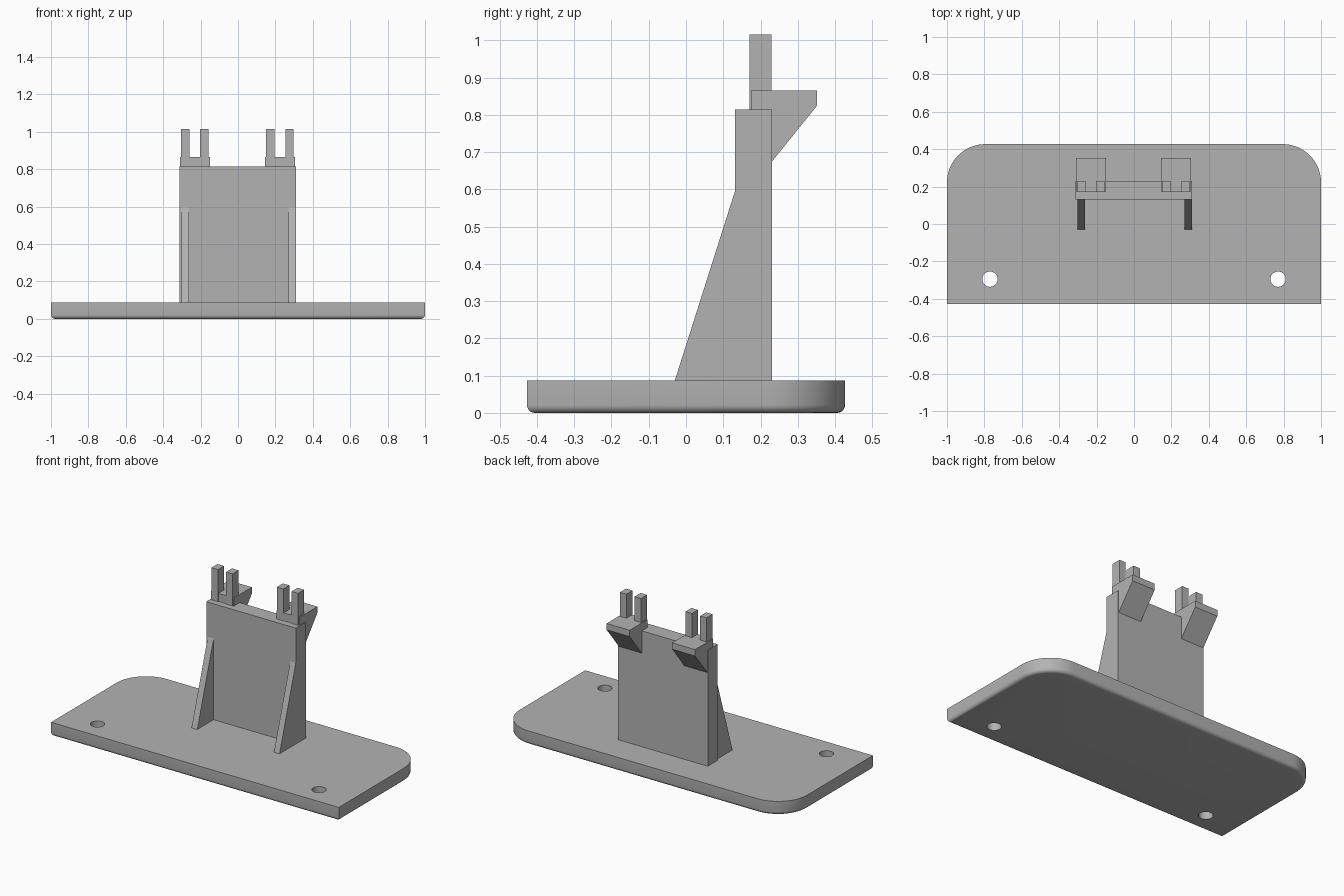
import bpy, bmesh, math
from mathutils import Vector

if "Cube" in bpy.data.objects:
    bpy.data.objects.remove(bpy.data.objects["Cube"])

grey = bpy.data.materials.new("plain grey")
grey.diffuse_color = (0.45, 0.45, 0.45, 1)
grey.use_nodes = True
grey.node_tree.nodes["Principled BSDF"].inputs["Base Color"].default_value = grey.diffuse_color


def make_object(name, bm):
    bmesh.ops.recalc_face_normals(bm, faces=bm.faces)
    mesh = bpy.data.meshes.new(name)
    bm.to_mesh(mesh)
    bm.free()
    mesh.materials.append(grey)
    obj = bpy.data.objects.new(name, mesh)
    bpy.context.collection.objects.link(obj)
    return obj


def extrude(points, offset):
    bm = bmesh.new()
    face = bm.faces.new([bm.verts.new(p) for p in points])
    ext = bmesh.ops.extrude_face_region(bm, geom=[face])
    verts = [g for g in ext["geom"] if isinstance(g, bmesh.types.BMVert)]
    bmesh.ops.translate(bm, verts=verts, vec=Vector(offset))
    return bm


def side_profile(name, profile, x0, x1):
    return make_object(name, extrude([(x0, y, z) for y, z in profile], (x1 - x0, 0, 0)))


def box(name, x0, x1, y0, y1, z0, z1):
    return side_profile(name, [(y0, z0), (y1, z0), (y1, z1), (y0, z1)], x0, x1)


# Base slab: rounded back corners and softened bottom edge
HX, HY, TOP, R = 1.0, 0.427, 0.087, 0.205
outline = [(-HX, -HY, 0), (HX, -HY, 0)]
for start, cx in ((0, HX - R), (90, -HX + R)):
    for i in range(17):
        a = math.radians(start + 90 * i / 16)
        outline.append((cx + R * math.cos(a), HY - R + R * math.sin(a), 0))
bm = extrude(outline, (0, 0, TOP))
bottom = [e for e in bm.edges if all(v.co.z < 1e-5 for v in e.verts)]
bmesh.ops.bevel(bm, geom=bottom, offset=0.022, segments=5, profile=0.5, affect='EDGES')
base = make_object("base", bm)

# Screw holes
for x in (-0.77, 0.77):
    ring = [(x + 0.041 * math.cos(t * math.tau / 32),
             -0.295 + 0.041 * math.sin(t * math.tau / 32), -0.1) for t in range(32)]
    cutter = make_object("hole_cutter", extrude(ring, (0, 0, 0.3)))
    cutter.hide_render = True
    mod = base.modifiers.new("hole", 'BOOLEAN')
    mod.operation = 'DIFFERENCE'
    mod.solver = 'EXACT'
    mod.object = cutter
    bpy.context.view_layer.objects.active = base
    bpy.ops.object.modifier_apply(modifier=mod.name)
    bpy.data.objects.remove(cutter)

bpy.ops.object.select_all(action='DESELECT')
base.select_set(True)
bpy.context.view_layer.objects.active = base
bpy.ops.object.shade_smooth_by_angle(angle=math.radians(30))

# Upright plate
box("upright_plate", -0.313, 0.31, 0.132, 0.231, TOP - 0.01, 0.815)

# Sloping support ribs on the front
rib = [(-0.03, TOP), (0.14, TOP), (0.14, 0.597), (0.132, 0.597)]
side_profile("left_rib", rib, -0.302, -0.262)
side_profile("right_rib", rib, 0.271, 0.3095)

# Back brackets with a pair of prongs each
bracket = [(0.174, 0.78), (0.225, 0.675), (0.231, 0.675), (0.352, 0.825),
           (0.352, 0.865), (0.174, 0.865)]
for side, x in (("left", -0.31), ("right", 0.145)):
    side_profile(side + "_bracket", bracket, x, x + 0.16)
    for n, dx in (("outer", 0.006), ("inner", 0.108)):
        box(f"{side}_{n}_prong", x + dx, x + dx + 0.045, 0.17, 0.23, 0.81, 1.016)
